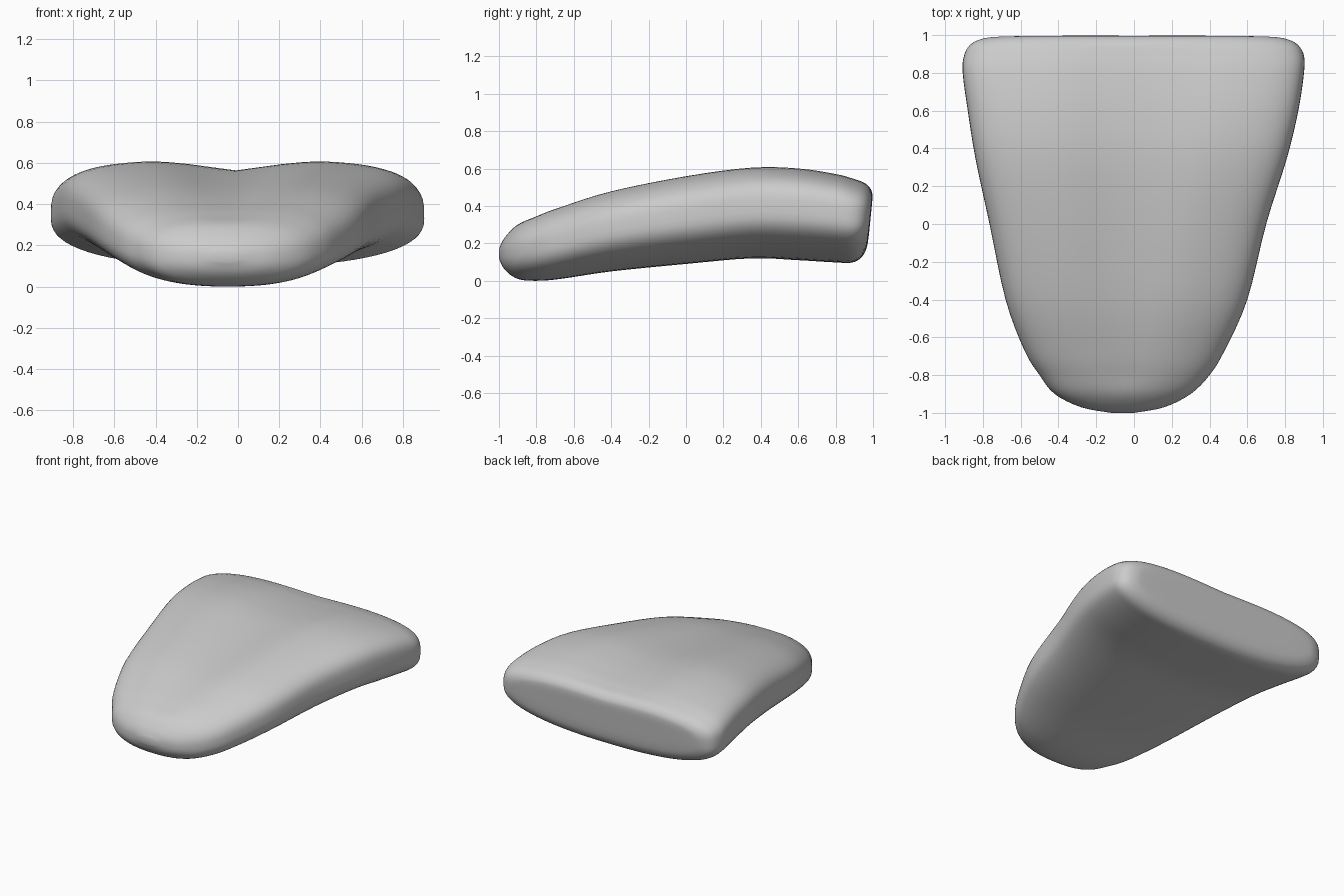
import bpy, bmesh, math

if "Cube" in bpy.data.objects:
    bpy.data.objects.remove(bpy.data.objects["Cube"])

# Stations along the tongue: y, left x, right x, top z, bottom z, groove depth, top squareness, back tilt
STATIONS = [
    (-1.00, -0.12, 0.00, 0.17, 0.12, 0.00, 2.2, 0),
    (-0.97, -0.28, 0.16, 0.23, 0.06, 0.00, 2.3, 0),
    (-0.90, -0.42, 0.30, 0.30, 0.01, 0.00, 2.5, 0),
    (-0.80, -0.50, 0.40, 0.35, 0.00, 0.01, 2.7, 0),
    (-0.67, -0.58, 0.48, 0.40, 0.01, 0.015, 2.9, 0),
    (-0.40, -0.68, 0.60, 0.485, 0.05, 0.03, 3.2, 0),
    (0.00, -0.765, 0.70, 0.565, 0.09, 0.045, 3.5, 0),
    (0.35, -0.84, 0.81, 0.61, 0.12, 0.05, 3.7, 0),
    (0.60, -0.88, 0.87, 0.605, 0.11, 0.045, 3.8, 0),
    (0.80, -0.907, 0.90, 0.575, 0.098, 0.03, 3.8, 0),
    (0.89, -0.90, 0.90, 0.55, 0.097, 0.02, 3.7, 0.02),
    (0.945, -0.87, 0.87, 0.525, 0.12, 0.01, 3.6, 0.06),
    (0.975, -0.81, 0.81, 0.49, 0.16, 0.01, 3.5, 0.09),
    (0.985, -0.72, 0.72, 0.45, 0.21, 0.005, 3.5, 0.10),
    (0.987, -0.45, 0.45, 0.39, 0.28, 0.00, 3.5, 0.10),
]
STEPS, SEGMENTS = 4, 72


def smooth_stations():
    """Catmull-Rom interpolation between the stations."""
    out, last = [], len(STATIONS) - 1
    for i in range(last):
        quad = [STATIONS[max(0, min(last, i + k))] for k in (-1, 0, 1, 2)]
        for s in range(STEPS):
            t = s / STEPS
            out.append([0.5 * (2 * b + (c - a) * t + (2 * a - 5 * b + 4 * c - d) * t * t
                               + (3 * b - a - 3 * c + d) * t ** 3)
                        for a, b, c, d in zip(*quad)])
    out.append(list(STATIONS[-1]))
    return out


def section(y, left, right, top, bottom, groove, n_top, tilt):
    """Rounded cross-section with a V-shaped groove along the top."""
    mid, half = (top + bottom) / 2, (top - bottom) / 2
    points = []
    for k in range(SEGMENTS):
        a = 2 * math.pi * k / SEGMENTS
        c, s = math.cos(a), math.sin(a)
        n = n_top if s > 0 else 2.4
        u = math.copysign(abs(c) ** (2 / n), c)
        w = math.copysign(abs(s) ** (2 / n), s)
        z = mid + half * w
        if s > 0:
            z -= groove * max(0, 1 - abs(u) / 0.5) ** 1.3
        points.append(((left + right) / 2 + (right - left) / 2 * u, y + tilt * (z - mid), z))
    return points


# Tongue body lofted through the sections
bm = bmesh.new()
rings = [[bm.verts.new(p) for p in section(*st)] for st in smooth_stations()]
for r0, r1 in zip(rings, rings[1:]):
    for k in range(SEGMENTS):
        j = (k + 1) % SEGMENTS
        bm.faces.new((r0[k], r0[j], r1[j], r1[k]))
bm.faces.new(rings[0])
bm.faces.new(rings[-1])
bmesh.ops.recalc_face_normals(bm, faces=bm.faces)
mesh = bpy.data.meshes.new("tongue")
bm.to_mesh(mesh)
bm.free()
tongue = bpy.data.objects.new("tongue", mesh)
bpy.context.collection.objects.link(tongue)
for poly in mesh.polygons:
    poly.use_smooth = True
